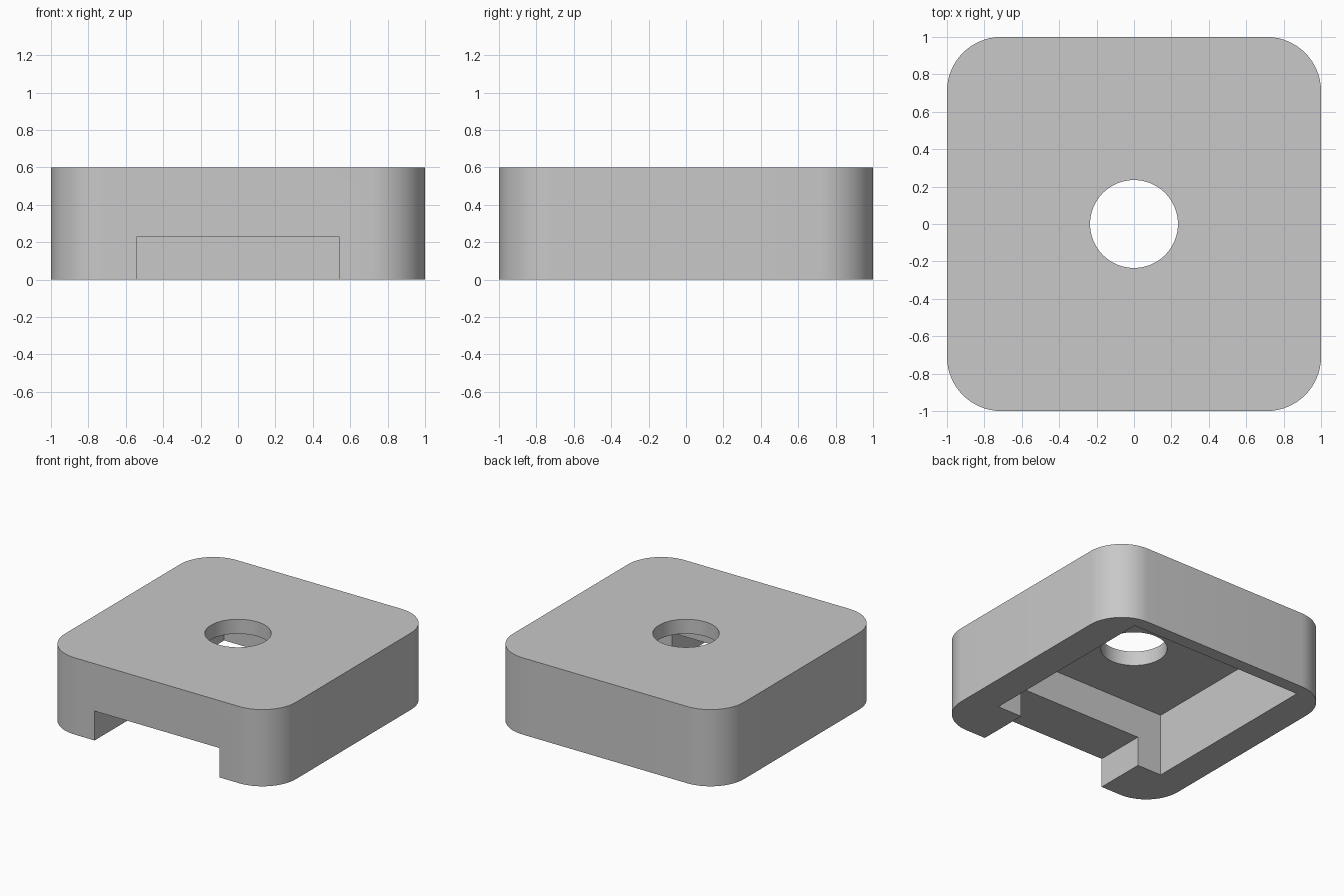
import bpy
import math

default = bpy.data.objects.get("Cube")
if default:
    bpy.data.objects.remove(default, do_unlink=True)

HEIGHT = 0.6
CORNER = 0.29
HOLE_RADIUS = 0.235

grey = bpy.data.materials.new("plain grey")
grey.use_nodes = True
grey.diffuse_color = (0.58, 0.58, 0.58, 1)
grey.node_tree.nodes["Principled BSDF"].inputs["Base Color"].default_value = grey.diffuse_color


def prism(name, outline, z0, z1):
    """Extrude a counter-clockwise outline between two heights."""
    n = len(outline)
    verts = [(x, y, z) for z in (z0, z1) for x, y in outline]
    faces = [tuple(reversed(range(n))), tuple(range(n, 2 * n))]
    for i in range(n):
        j = (i + 1) % n
        faces.append((i, j, n + j, n + i))
    mesh = bpy.data.meshes.new(name)
    mesh.from_pydata(verts, [], faces)
    mesh.materials.append(grey)
    obj = bpy.data.objects.new(name, mesh)
    bpy.context.collection.objects.link(obj)
    return obj


def arc(cx, cy, radius, start, sweep, steps):
    angles = [math.radians(start + sweep * i / steps) for i in range(steps + 1)]
    return [(cx + radius * math.cos(a), cy + radius * math.sin(a)) for a in angles]


def rectangle(x0, x1, y0, y1):
    return [(x0, y0), (x1, y0), (x1, y1), (x0, y1)]


# Rounded square block
c = 1 - CORNER
rounded = []
for k, (sx, sy) in enumerate([(1, 1), (-1, 1), (-1, -1), (1, -1)]):
    rounded += arc(sx * c, sy * c, CORNER, 90 * k, 90, 16)
block = prism("cover_block", rounded, 0, HEIGHT)

# Underside cavity, front cable notch and round top hole
cutters = [
    prism("cavity_cutter", rectangle(-0.75, 0.75, -0.6, 0.9), -0.2, 0.487),
    prism("notch_cutter", rectangle(-0.54, 0.54, -1.2, -0.5), -0.2, 0.23),
    prism("hole_cutter", arc(0, 0, HOLE_RADIUS, 0, 360, 64)[:-1], 0.3, 0.8),
]

bpy.ops.object.select_all(action="DESELECT")
bpy.context.view_layer.objects.active = block
block.select_set(True)
for cutter in cutters:
    cutter.hide_render = True
    mod = block.modifiers.new(cutter.name, "BOOLEAN")
    mod.operation = "DIFFERENCE"
    mod.solver = "EXACT"
    mod.object = cutter
    bpy.ops.object.modifier_apply(modifier=mod.name)
    bpy.data.objects.remove(cutter, do_unlink=True)

bpy.ops.object.shade_smooth_by_angle(angle=math.radians(30))
